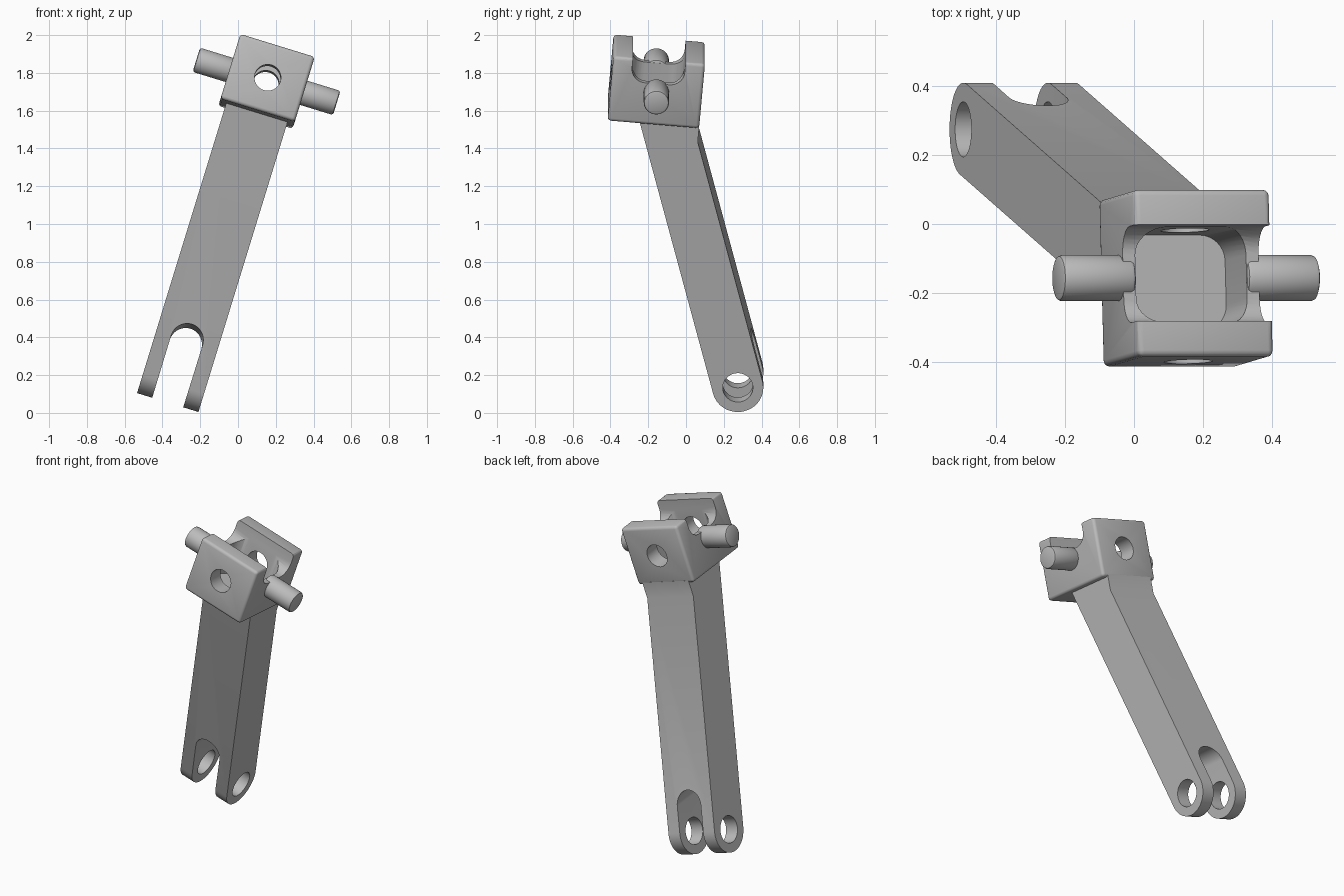
import bpy, math
from mathutils import Matrix, Vector

cube = bpy.data.objects.get("Cube")
if cube:
    bpy.data.objects.remove(cube, do_unlink=True)

steel = bpy.data.materials.new("plain_grey")
steel.use_nodes = True
GREY = (0.5, 0.5, 0.5, 1)
steel.diffuse_color = GREY
steel.node_tree.nodes["Principled BSDF"].inputs["Base Color"].default_value = GREY

# The parts are built around the pin centre, then tilted into place
PLACE = (Matrix.Translation((0.151, -0.157, 1.755))
         @ Matrix.Rotation(math.radians(17.1), 4, 'Y')
         @ Matrix.Rotation(math.radians(-5), 4, 'X'))
AXES = {'X': Matrix(((0, 0, 1), (1, 0, 0), (0, 1, 0))),
        'Y': Matrix(((1, 0, 0), (0, 0, 1), (0, 1, 0))),
        'Z': Matrix.Identity(3)}


def prism(name, outline, axis, start, end):
    """Extrude a closed 2D outline along an axis."""
    n = len(outline)
    verts = [AXES[axis] @ Vector((a, b, h)) for h in (start, end) for a, b in outline]
    faces = [list(range(n))[::-1], list(range(n, 2 * n))]
    faces += [[i, (i + 1) % n, n + (i + 1) % n, n + i] for i in range(n)]
    mesh = bpy.data.meshes.new(name)
    mesh.from_pydata(verts, [], faces)
    mesh.materials.append(steel)
    if AXES[axis].determinant() < 0:
        mesh.flip_normals()
    obj = bpy.data.objects.new(name, mesh)
    bpy.context.collection.objects.link(obj)
    return obj


def arc(cx, cy, r, a0, a1, steps=16):
    angles = [math.radians(a0 + (a1 - a0) * i / steps) for i in range(steps + 1)]
    return [(cx + r * math.cos(a), cy + r * math.sin(a)) for a in angles]


def circle(cx, cy, r, steps=40):
    return arc(cx, cy, r, 0, 360, steps)[:-1]


def rounded_rect(x0, x1, y0, y1, r):
    return (arc(x1 - r, y1 - r, r, 0, 90, 8) + arc(x0 + r, y1 - r, r, 90, 180, 8)
            + arc(x0 + r, y0 + r, r, 180, 270, 8) + arc(x1 - r, y0 + r, r, 270, 360, 8))


def bevel(obj, width, segments):
    mod = obj.modifiers.new("bevel", 'BEVEL')
    mod.width, mod.segments = width, segments
    mod.limit_method, mod.angle_limit = 'ANGLE', math.radians(40)


def finish(obj, cutters=()):
    """Cut, apply the modifiers, shade and put in place."""
    for cutter in cutters:
        mod = obj.modifiers.new("cut", 'BOOLEAN')
        mod.operation, mod.solver, mod.object = 'DIFFERENCE', 'EXACT', cutter
    deps = bpy.context.evaluated_depsgraph_get()
    mesh = bpy.data.meshes.new_from_object(obj.evaluated_get(deps))
    obj.modifiers.clear()
    obj.data = mesh
    for cutter in cutters:
        bpy.data.objects.remove(cutter, do_unlink=True)
    bpy.ops.object.select_all(action='DESELECT')
    obj.select_set(True)
    bpy.context.view_layer.objects.active = obj
    bpy.ops.object.shade_smooth_by_angle(angle=math.radians(30))
    obj.matrix_world = PLACE


# Head: block with a saddle channel, a pocket and a cross hole
W, D, H = 0.206, 0.243, 0.18
head = prism("head_block", [(-W, -D), (W, -D), (W, D), (-W, D)], 'Z', -H, H)
bevel(head, 0.018, 3)
finish(head, [
    prism("channel_cutter", rounded_rect(-0.14, 0.14, 0.05, 0.5, 0.075), 'X', -0.4, 0.4),
    prism("pocket_cutter", rounded_rect(-0.168, 0.168, -0.139, 0.139, 0.075), 'Z', -0.157, 0.3),
    prism("cross_hole_cutter", circle(0, 0, 0.07), 'Y', -0.5, 0.5)])

# Side pins
for name, side in (("left_pin", 1), ("right_pin", -1)):
    pin = prism(name, circle(0, 0, 0.067, 32), 'X', *sorted((side * 0.17, side * 0.389)))
    bevel(pin, 0.012, 2)
    finish(pin)

# Arm: bent profile with a rounded foot, a fork slot and a foot hole
HV, HW, R = 0.573, -1.6, 0.135
LEAN = math.radians(19.5)
TOP = -0.165
reach = R / math.cos(LEAN)


def side_v(w, sign):
    return HV + sign * reach - (w - HW) * math.tan(LEAN)


bend = HW + (HV + reach - D) / math.tan(LEAN)
tilt = math.degrees(LEAN)
profile = arc(HV, HW, R, 180 + tilt, 360 + tilt, 28)
profile += [(D, bend), (D, TOP), (side_v(TOP, -1), TOP)]
arm = prism("fork_arm", profile, 'X', -0.17, 0.17)
slot = [(-0.085, -2), (0.085, -2)] + arc(0, -1.408, 0.087, 0, 180, 24)
finish(arm, [
    prism("slot_cutter", slot, 'Y', 0, 1.2),
    prism("foot_hole_cutter", circle(HV, HW, 0.08), 'X', -0.4, 0.4)])
